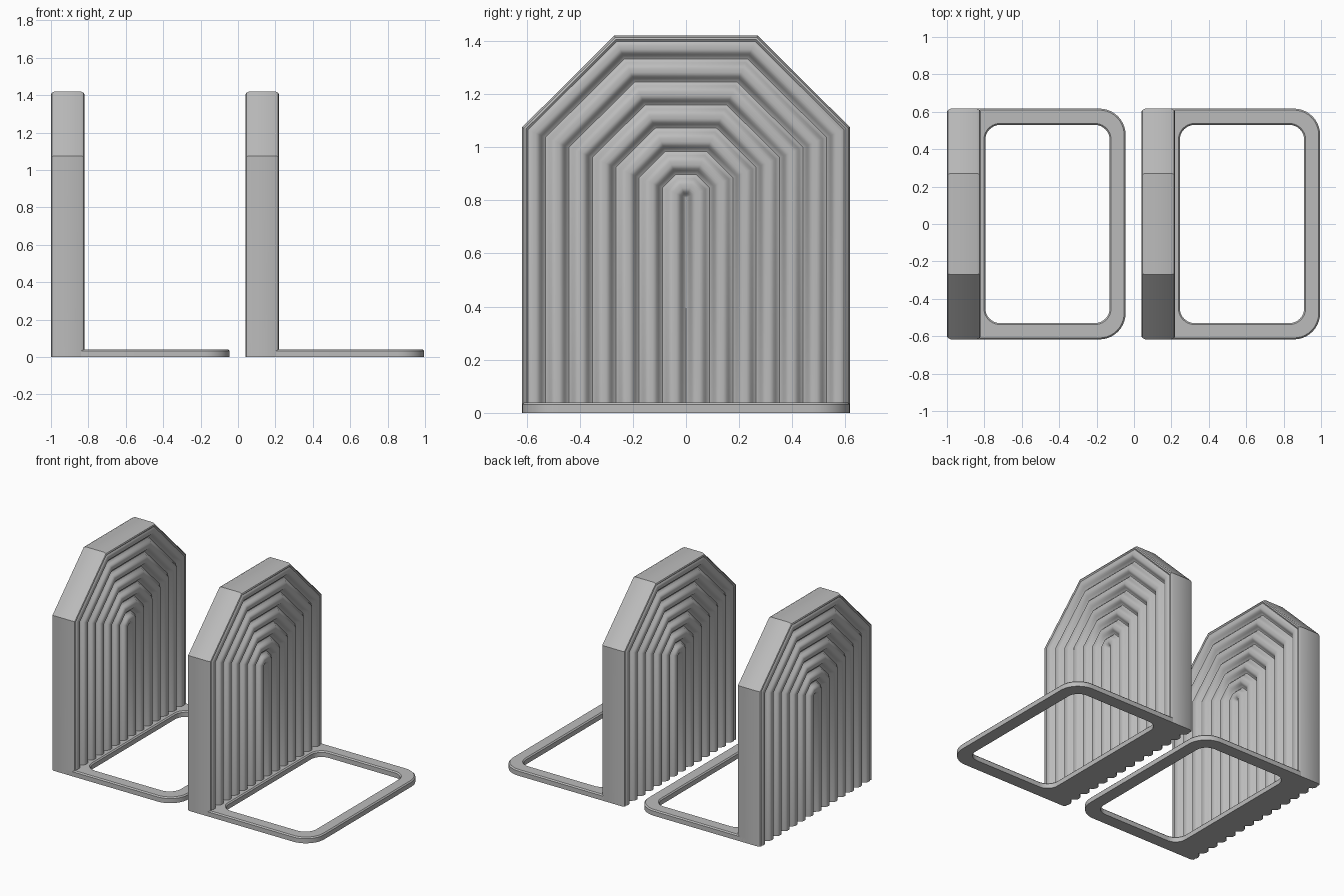
import bpy, bmesh
from math import cos, sin, pi, radians

cube = bpy.data.objects.get("Cube")
if cube:
    bpy.data.objects.remove(cube, do_unlink=True)

grey = bpy.data.materials.new("matte_grey")
grey.use_nodes = True
colour = (0.5, 0.5, 0.5, 1)
grey.diffuse_color = colour
grey.node_tree.nodes["Principled BSDF"].inputs["Base Color"].default_value = colour

HALF_W, CENTRE_Z = 0.617, 0.81     # half width, height where the arches converge
RIBS, STEPS, DEPTH = 7, 12, 0.03   # concentric ribs per face
HALF_T = 0.09                      # half thickness at the rib crests


def finish(name, bm, x):
    bmesh.ops.remove_doubles(bm, verts=bm.verts, dist=1e-5)
    bmesh.ops.recalc_face_normals(bm, faces=bm.faces)
    mesh = bpy.data.meshes.new(name)
    bm.to_mesh(mesh)
    bm.free()
    obj = bpy.data.objects.new(name, mesh)
    obj.location.x = x
    mesh.materials.append(grey)
    bpy.context.collection.objects.link(obj)
    bpy.ops.object.select_all(action='DESELECT')
    obj.select_set(True)
    bpy.context.view_layer.objects.active = obj
    bpy.ops.object.shade_smooth_by_angle(angle=radians(35))


def rib_section():
    """(fraction of half width, thickness) from the middle to the rim."""
    section = []
    for i in range(RIBS * STEPS + 1):
        t = i / STEPS
        drop = DEPTH * cos(pi * t) ** 4
        if t > RIBS - 0.25:            # rounded outer rim instead of a groove
            u = (t - RIBS + 0.25) * 4
            drop = 0.02 * (1 - (1 - u * u) ** 0.5)
        section.append((t / RIBS, HALF_T - drop))
    return section


def arch(s):
    """Half-octagon arch with straight legs, scaled about its centre."""
    w, shoulder, flat, top = HALF_W * s, 0.265 * s, 0.27 * s, 0.61 * s
    return [(-w, 0), (-w, CENTRE_Z + shoulder), (-flat, CENTRE_Z + top),
            (flat, CENTRE_Z + top), (w, CENTRE_Z + shoulder), (w, 0)]


def add_ribbed_panel(name, x):
    bm = bmesh.new()
    section = rib_section()
    # front face out to the rim, then back in along the other face
    path = [(s, t) for s, t in section] + [(s, -t) for s, t in reversed(section)]
    rows = [[bm.verts.new((t, y, z)) for y, z in arch(s)] for s, t in path]
    for a, b in zip(rows, rows[1:]):
        for k in range(5):
            bm.faces.new((a[k], a[k + 1], b[k + 1], b[k]))
    # flat underside
    n = len(rows)
    for i in range(n // 2 - 1):
        for k in (0, 5):
            bm.faces.new((rows[i][k], rows[i + 1][k],
                          rows[n - 2 - i][k], rows[n - 1 - i][k]))
    finish(name, bm, x)


def rounded_loop(bm, x0, x1, half_y, r_left, r_right, z, inset=0):
    verts = []
    corners = ((x1, 1, r_right, 0), (x0, 1, r_left, 1),
               (x0, -1, r_left, 2), (x1, -1, r_right, 3))
    for cx, sy, r, quarter in corners:
        sx = 1 if cx == x1 else -1
        px, py = cx - sx * r, sy * (half_y - r)
        for i in range(11):
            a = (quarter + i / 10) * pi / 2
            verts.append(bm.verts.new((px + (r - inset) * cos(a),
                                       py + (r - inset) * sin(a), z)))
    return verts


def add_base_frame(name, x):
    bm = bmesh.new()
    outer = (0.01, 0.865, HALF_W, 0.012, 0.14)
    hole = (0.115, 0.78, 0.53, 0.08, 0.08)
    loops = [rounded_loop(bm, *outer, 0), rounded_loop(bm, *outer, 0.032),
             rounded_loop(bm, *outer, 0.04, 0.008),
             rounded_loop(bm, *hole, 0.04, -0.008),
             rounded_loop(bm, *hole, 0.032), rounded_loop(bm, *hole, 0)]
    for a, b in zip(loops, loops[1:] + loops[:1]):
        for k in range(len(a)):
            m = (k + 1) % len(a)
            bm.faces.new((a[k], a[m], b[m], b[k]))
    finish(name, bm, x)


# two identical bookends side by side
for side, x in (("right", -0.91), ("left", 0.13)):
    add_ribbed_panel(side + "_ribbed_panel", x)
    add_base_frame(side + "_base_frame", x)
